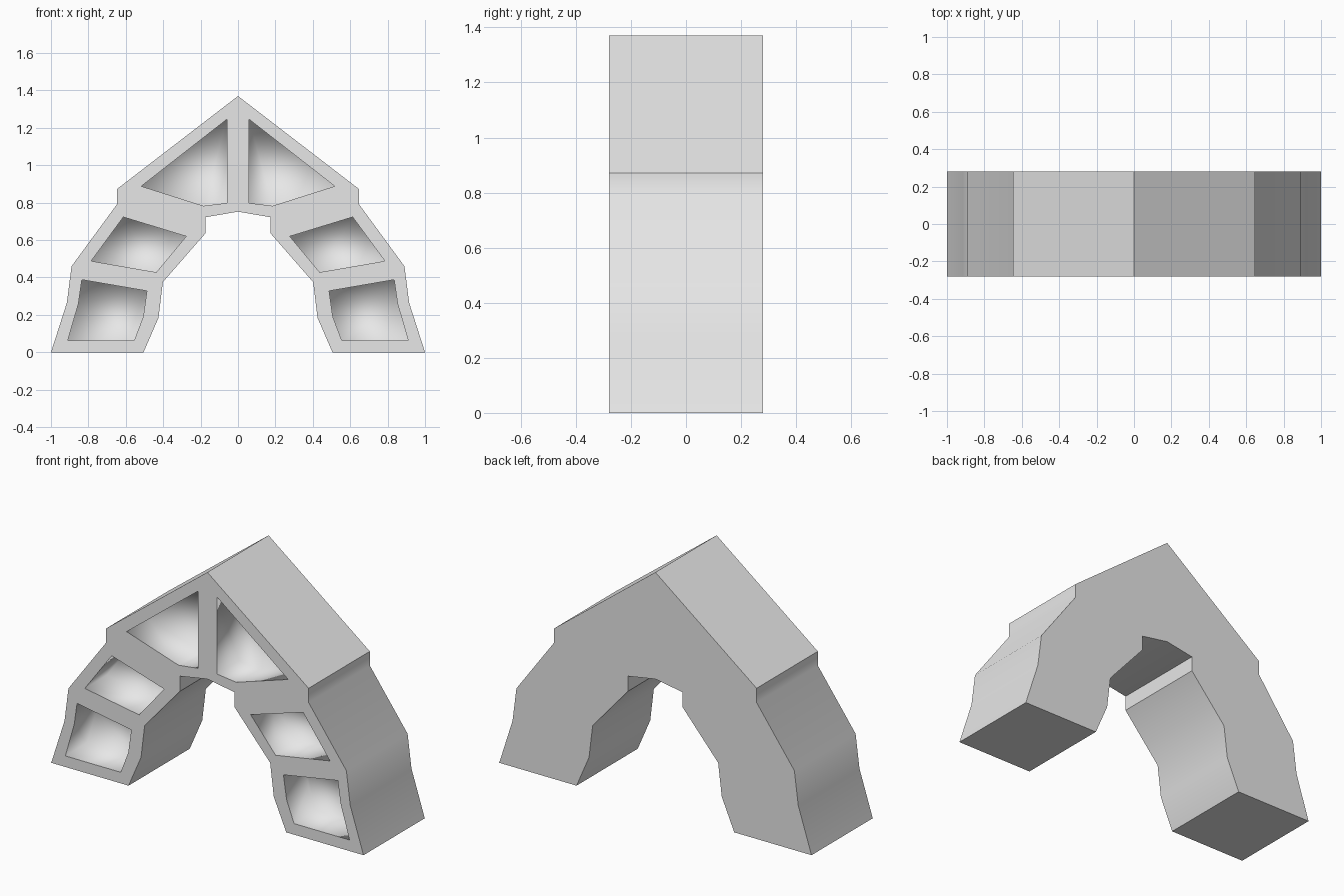
import bpy
import bmesh
import math
from mathutils import Vector

if "Cube" in bpy.data.objects:
    bpy.data.objects.remove(bpy.data.objects["Cube"], do_unlink=True)

HALF_DEPTH = 0.28
POCKET_DEPTH = 0.2

# Half outline of the arch, from the ridge down the outside and back up the inside
half = [(0, 1.37), (0.648, 0.872), (0.648, 0.79), (0.89, 0.46), (0.915, 0.265),
        (1, 0), (0.505, 0), (0.425, 0.185), (0.402, 0.375), (0.175, 0.635),
        (0.175, 0.722), (0, 0.752)]
outline = half + [(-x, z) for x, z in half[-2:0:-1]]

# Pocket outlines on one side
upper = [(0.06, 1.245), (0.06, 0.798), (0.185, 0.783), (0.517, 0.888)]
middle = [(0.613, 0.723), (0.785, 0.488), (0.437, 0.428), (0.277, 0.62)]
lower = [(0.835, 0.388), (0.853, 0.26), (0.91, 0.064), (0.555, 0.064),
         (0.507, 0.19), (0.487, 0.328)]
pockets = [[(s * x, z) for x, z in p] for p in (upper, middle, lower) for s in (1, -1)]

grey = bpy.data.materials.new("light grey")
grey.use_nodes = True
grey.diffuse_color = (0.8, 0.8, 0.8, 1)
grey.node_tree.nodes["Principled BSDF"].inputs["Base Color"].default_value = grey.diffuse_color

bm = bmesh.new()


def prism(points, back_y):
    """Side walls and back face from the front plane; returns the front edges."""
    front = [bm.verts.new((x, -HALF_DEPTH, z)) for x, z in points]
    back = [bm.verts.new((x, back_y, z)) for x, z in points]
    for i in range(len(points)):
        j = (i + 1) % len(points)
        bm.faces.new((front[i], front[j], back[j], back[i]))
    cap = bm.faces.new(back)
    rim = [bm.edges.get((front[i - 1], front[i])) for i in range(len(front))]
    return rim, cap


# Outer shell: crisp outline and strong folds, gentle folds stay smooth
front_edges, back_face = prism(outline, HALF_DEPTH)
bm.normal_update()
for edge in bm.edges:
    if edge.calc_face_angle(math.pi) > math.radians(40):
        edge.smooth = False

# Recessed pockets with softly shaded floors
for pocket in pockets:
    rim, floor = prism(pocket, -HALF_DEPTH + POCKET_DEPTH)
    front_edges += rim

# Front face around the pockets
for edge in front_edges:
    edge.smooth = False
bmesh.ops.triangle_fill(bm, edges=front_edges, use_beauty=True, normal=Vector((0, -1, 0)))
bmesh.ops.recalc_face_normals(bm, faces=bm.faces[:])
for face in bm.faces:
    face.smooth = True

mesh = bpy.data.meshes.new("arch")
bm.to_mesh(mesh)
bm.free()
mesh.materials.append(grey)
arch = bpy.data.objects.new("arch", mesh)
bpy.context.collection.objects.link(arch)
